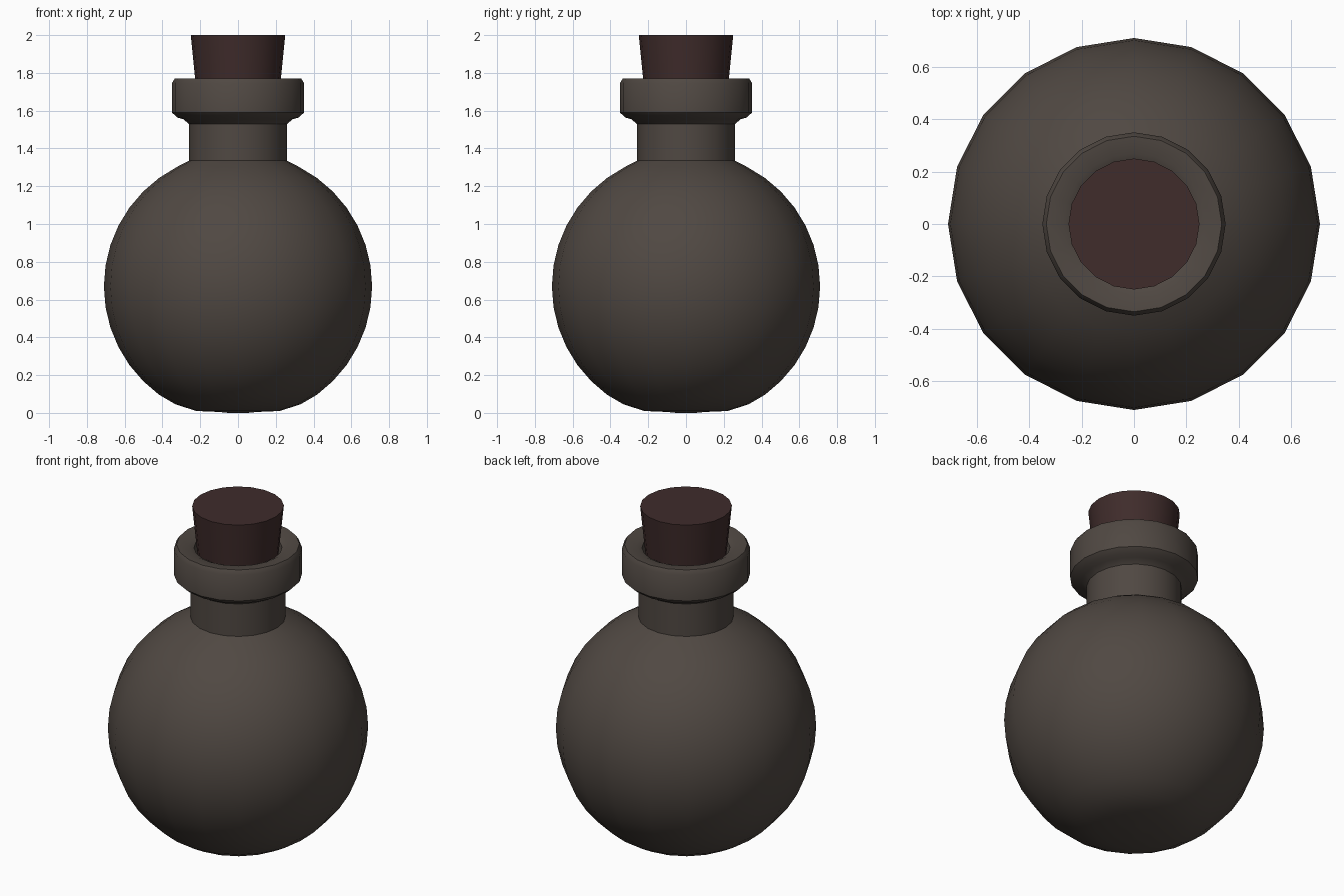
import bpy, bmesh
from math import pi, sin, cos, radians

if "Cube" in bpy.data.objects:
    bpy.data.objects.remove(bpy.data.objects["Cube"])

SIDES = 20


def material(name, color):
    m = bpy.data.materials.new(name)
    m.diffuse_color = (*color, 1)
    m.use_nodes = True
    m.node_tree.nodes["Principled BSDF"].inputs["Base Color"].default_value = m.diffuse_color
    return m


def lathe(name, profile, mat, angle):
    """Revolve (radius, z) points around z and cap both ends."""
    bm = bmesh.new()
    rings = [[bm.verts.new((r * cos(2 * pi * i / SIDES), r * sin(2 * pi * i / SIDES), z))
              for i in range(SIDES)] for r, z in profile]
    for a, b in zip(rings, rings[1:]):
        for i in range(SIDES):
            j = (i + 1) % SIDES
            bm.faces.new((a[i], a[j], b[j], b[i]))
    bm.faces.new(rings[0][::-1])
    bm.faces.new(rings[-1])
    bmesh.ops.recalc_face_normals(bm, faces=bm.faces)
    me = bpy.data.meshes.new(name)
    bm.to_mesh(me)
    bm.free()
    me.materials.append(mat)
    ob = bpy.data.objects.new(name, me)
    bpy.context.collection.objects.link(ob)
    bpy.ops.object.select_all(action='DESELECT')
    ob.select_set(True)
    bpy.context.view_layer.objects.active = ob
    bpy.ops.object.shade_smooth_by_angle(angle=radians(angle))
    return ob


glass = material("dark_glass", (0.08, 0.065, 0.055))
stopper = material("cork", (0.05, 0.025, 0.024))

# Round body with a flattened base
body = [(0.10, 0.005), (0.22, 0.01)]
body += [(0.71 * cos(radians(a)), 0.67 + 0.71 * sin(radians(a))) for a in range(-63, 64, 9)]
body[2] = (0.33, 0.045)
# Neck, flared collar and mouth
neck = [(0.26, 1.335), (0.26, 1.53), (0.29, 1.555), (0.32, 1.563), (0.35, 1.59),
        (0.35, 1.745), (0.335, 1.77), (0.27, 1.765), (0.24, 1.75), (0.23, 1.68)]
lathe("bottle", [(0.05, 0)] + body + neck, glass, 40)

# Tapered cork
lathe("cork", [(0.21, 1.6), (0.25, 2.0)], stopper, 40)
